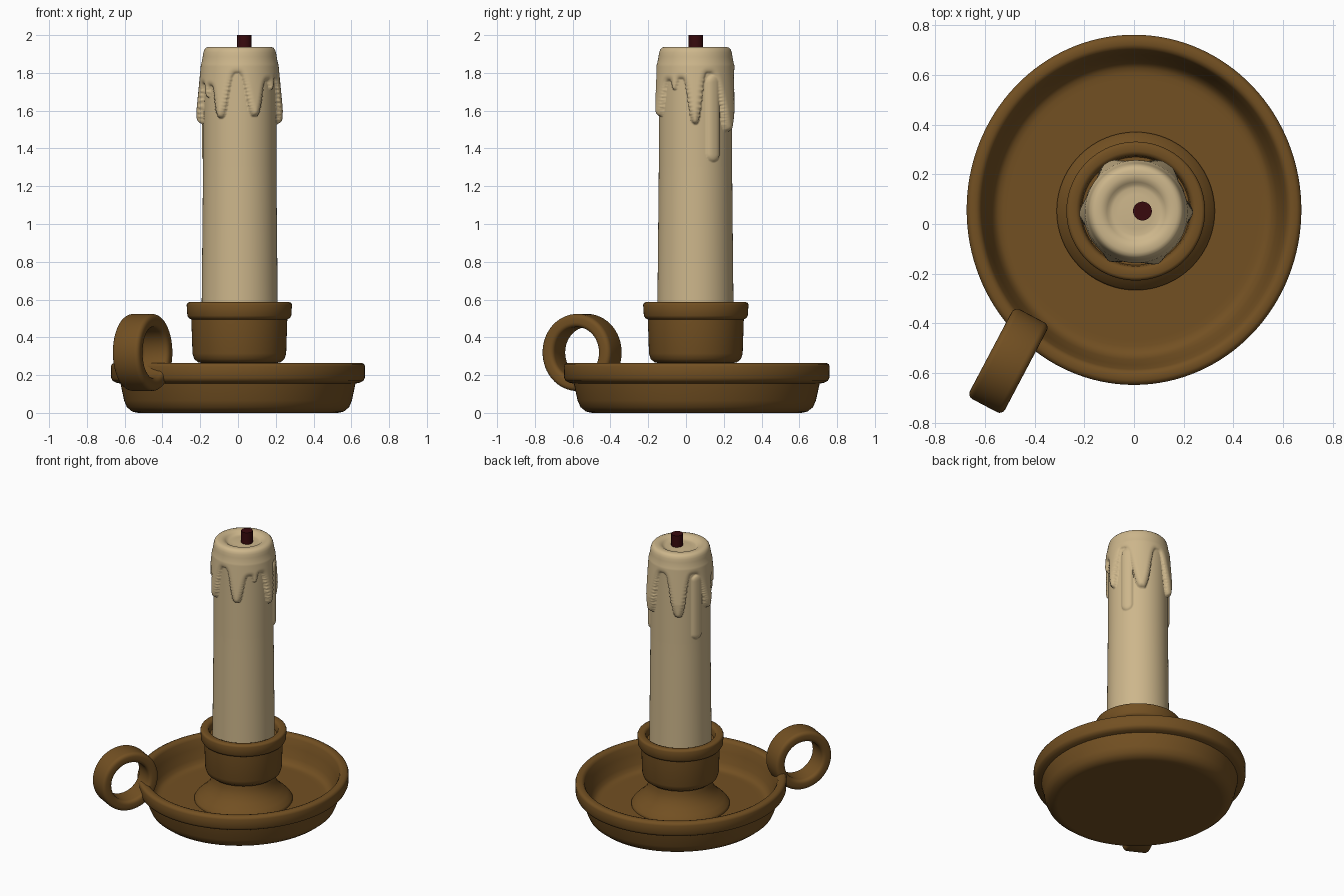
import bpy, math
from mathutils import Matrix, Vector

if "Cube" in bpy.data.objects:
    bpy.data.objects.remove(bpy.data.objects["Cube"])


def material(name, rgb):
    m = bpy.data.materials.new(name)
    m.diffuse_color = (*rgb, 1)
    m.use_nodes = True
    m.node_tree.nodes["Principled BSDF"].inputs["Base Color"].default_value = m.diffuse_color
    return m


BROWN = material("brown_metal", (0.17, 0.08, 0.016))
WAX = material("cream_wax", (0.61, 0.47, 0.26))
WICK = material("dark_red_wick", (0.04, 0.003, 0.004))


def lathe(name, profile, mat, seg=96, matrix=Matrix(), closed=False, offset=None, angle=35):
    """Revolve (radius, z) points about z; offset(theta, z) adds to the radius."""
    verts, faces, rings = [], [], []
    for r, z in profile:
        ring = []
        if r < 1e-6:
            verts.append((0, 0, z))
            ring = [len(verts) - 1] * seg
        else:
            for i in range(seg):
                t = 2 * math.pi * i / seg
                rr = r + (offset(t, z) if offset else 0)
                verts.append((rr * math.cos(t), rr * math.sin(t), z))
                ring.append(len(verts) - 1)
        rings.append(ring)
    pairs = list(zip(rings, rings[1:]))
    if closed:
        pairs.append((rings[-1], rings[0]))
    for a, b in pairs:
        for i in range(seg):
            j = (i + 1) % seg
            faces.append(list(dict.fromkeys((a[i], a[j], b[j], b[i]))))
    me = bpy.data.meshes.new(name)
    me.from_pydata([matrix @ Vector(v) for v in verts], [], faces)
    me.materials.append(mat)
    ob = bpy.data.objects.new(name, me)
    bpy.context.collection.objects.link(ob)
    bpy.ops.object.select_all(action='DESELECT')
    ob.select_set(True)
    bpy.context.view_layer.objects.active = ob
    bpy.ops.object.shade_smooth_by_angle(angle=math.radians(angle))
    return ob


# Dish, very slightly longer in y
lathe("dish", [(0, 0), (0.52, 0), (0.53, 0), (0.56, 0.007), (0.588, 0.03), (0.603, 0.065), (0.622, 0.155),
               (0.645, 0.16), (0.664, 0.17), (0.671, 0.185), (0.673, 0.245), (0.668, 0.258),
               (0.655, 0.265), (0.635, 0.265), (0.622, 0.26), (0.613, 0.245), (0.597, 0.19),
               (0.576, 0.125), (0.562, 0.097), (0.545, 0.084), (0.525, 0.08), (0.5, 0.08), (0, 0.08)],
      BROWN, 128, Matrix.Translation((0, 0.057, 0)) @ Matrix.Diagonal((1, 1.046, 1, 1)), angle=50)

# Flared foot and candle cup
centre = Matrix.Translation((0.007, 0.052, 0))
lathe("cup_foot", [(0.318, 0.075), (0.318, 0.088), (0.312, 0.098), (0.285, 0.125), (0.25, 0.155),
                   (0.22, 0.195), (0.205, 0.235), (0.2, 0.28)], BROWN, matrix=centre)
lathe("candle_cup", [(0, 0.262), (0.19, 0.262), (0.218, 0.268), (0.239, 0.285), (0.248, 0.315),
                     (0.254, 0.495), (0.268, 0.502), (0.275, 0.515), (0.279, 0.572), (0.275, 0.582),
                     (0.266, 0.586), (0.24, 0.586), (0.228, 0.581), (0.222, 0.568), (0.217, 0.535),
                     (0, 0.535)], BROWN, matrix=centre, angle=50)

# Ring handle: rounded band turned to lie upright across the rim
band, ri, ro, hw, c = [], 0.134, 0.204, 0.08, 0.024
for cx, cz, a0 in ((ro - c, hw - c, 0), (ri + c, hw - c, 90), (ri + c, c - hw, 180), (ro - c, c - hw, 270)):
    for k in range(5):
        a = math.radians(a0 + 22.5 * k)
        band.append((cx + c * math.cos(a), cz + c * math.sin(a)))
axis = Vector((0.884, -0.467, 0))
lathe("ring_handle", band[::-1], BROWN, 64,
      Matrix.Translation((-0.505, -0.55, 0.32)) @ axis.to_track_quat('Z', 'Y').to_matrix().to_4x4(),
      closed=True)

# Lower edge of the wax skirt: (angle, height), alternating drip tips and gaps
EDGE = [(0, 1.53), (20, 1.80), (58, 1.49), (89, 1.80), (122, 1.5), (149, 1.80), (186, 1.53),
        (202, 1.74), (214, 1.67), (221, 1.73), (240, 1.56), (266, 1.80), (293, 1.57),
        (317, 1.76), (326, 1.71), (337, 1.77), (360, 1.53)]
# Thin long runs: angle, top, bottom, half width, thickness
RUNS = [(29, 1.75, 1.33, 0.04, 0.016), (158, 1.75, 1.33, 0.04, 0.016)]


def bulge(d, w):
    """Rounded edge: 0 outside, rising to 1 at depth w."""
    x = max(0.0, min(1.0, d / w))
    return math.sqrt(1 - (1 - x) ** 2)


def skirt_edge(deg):
    for (a, za), (b, zb) in zip(EDGE, EDGE[1:]):
        if a <= deg <= b:
            s = (1 - math.cos(math.pi * (deg - a) / (b - a))) / 2
            s = s * s * (3 - 2 * s)          # steep sides, round tips
            return za + (zb - za) * s
    return EDGE[0][1]


EDGE_PTS = [(0.2 * math.radians(d), skirt_edge(d)) for d in range(360)]


def drip_height(t, z):
    if z < 1.3 or z > 1.9:
        return 0
    deg = math.degrees(t) % 360
    grow = min(1, max(0, (1.9 - z) / 0.3))
    h = 0
    if z > skirt_edge(deg):
        near = [EDGE_PTS[int(deg + k) % 360] for k in range(-16, 17)]
        x0 = [0.2 * math.radians(int(deg + k) - deg) for k in range(-16, 17)]
        depth = min(math.hypot(x, z - p[1]) for x, p in zip(x0, near))
        h = (0.006 + 0.029 * grow) * bulge(depth, 0.035)
    for a, top, bottom, w, thick in RUNS:
        d = (t - math.radians(a) + math.pi) % (2 * math.pi) - math.pi
        over = max(0, bottom + w - z, z - top)
        h = max(h, thick * bulge(w - math.hypot(d * 0.2, over), 0.035))
    return h * min(1, (1.9 - z) / 0.06)


# Candle: tapering body, finely divided where the drips run, melted hollow on top
body = [(0, 0.5), (0.202, 0.5)]
body += [(0.202 - 0.008 * (z - 0.5) / 0.8, z) for z in (0.6, 0.8, 1.0, 1.2)]
body += [(0.194, 1.3 + 0.59 * k / 110) for k in range(111)]
body += [(0.192, 1.908), (0.187, 1.923), (0.178, 1.933), (0.165, 1.938), (0.145, 1.938), (0.13, 1.935),
         (0.118, 1.927), (0.108, 1.919), (0.095, 1.915), (0.07, 1.917), (0, 1.919)]
lathe("candle", body, WAX, 224, Matrix.Translation((0.009, 0.05, 0)), offset=drip_height, angle=80)

# Wick
lathe("wick", [(0, 1.88), (0.038, 1.88), (0.038, 2.0), (0, 2.0)], WICK, 24,
      Matrix.Translation((0.034, 0.052, 0)))
